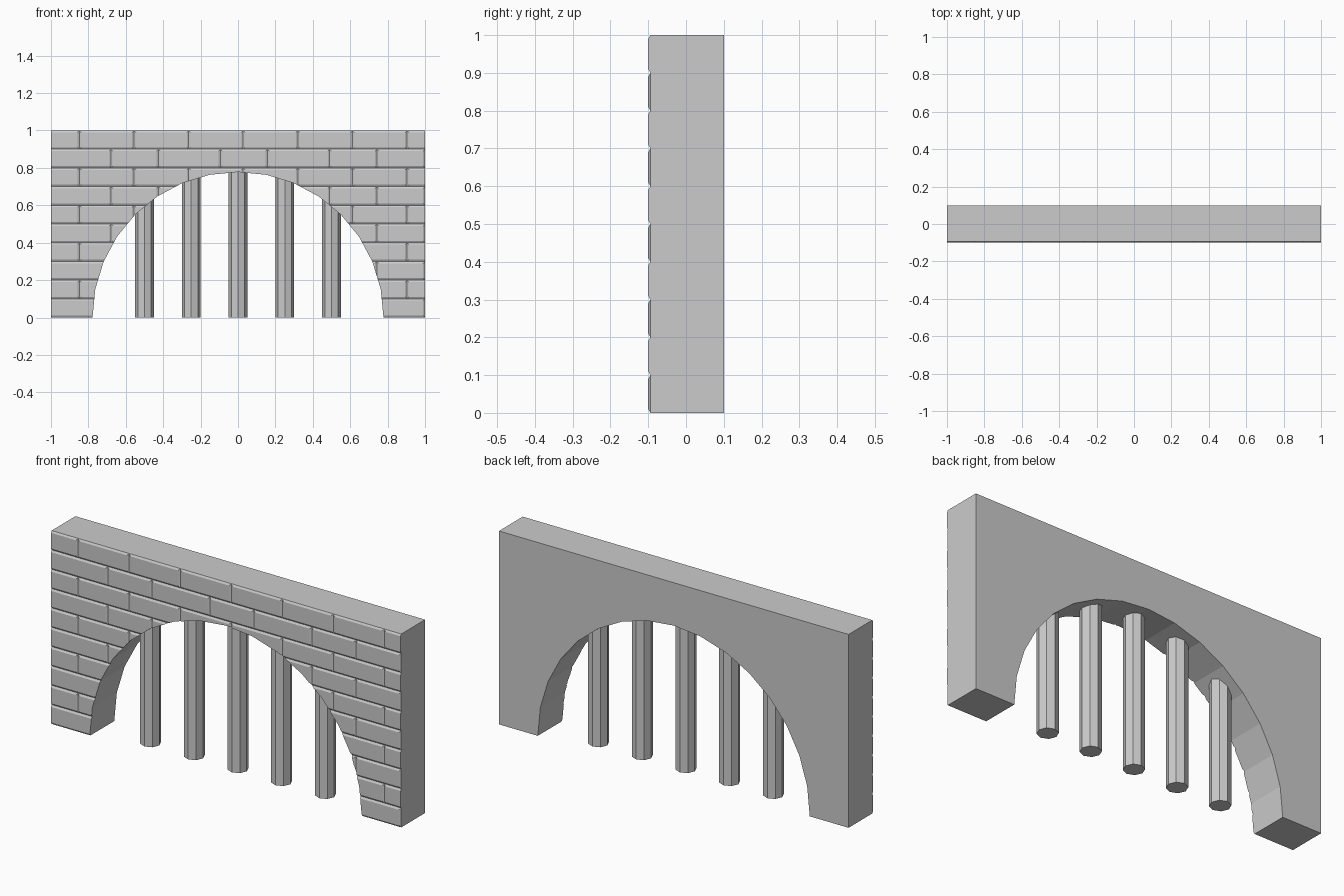
import bpy, bmesh, math

if "Cube" in bpy.data.objects:
    bpy.data.objects.remove(bpy.data.objects["Cube"])

R, SEG = 0.778, 16          # arch radius and half-circle segments
W, D = 0.01, 0.006          # mortar groove half-width and depth

ARCH = [(-R * math.cos(math.pi * i / SEG), R * math.sin(math.pi * i / SEG))
        for i in range(SEG + 1)]


def make(name, bm):
    bmesh.ops.recalc_face_normals(bm, faces=bm.faces[:])
    me = bpy.data.meshes.new(name)
    bm.to_mesh(me)
    bm.free()
    ob = bpy.data.objects.new(name, me)
    bpy.context.collection.objects.link(ob)
    return ob


def prism(bm, lower, upper):
    """Closed solid between two matching outlines."""
    a = [bm.verts.new(p) for p in lower]
    b = [bm.verts.new(p) for p in upper]
    bm.faces.new(a)
    bm.faces.new(b[::-1])
    n = len(a)
    for i in range(n):
        bm.faces.new((a[i], b[i], b[(i + 1) % n], a[(i + 1) % n]))


def arch_height(x):
    for (x0, z0), (x1, z1) in zip(ARCH, ARCH[1:]):
        if x0 <= x <= x1:
            return z0 + (z1 - z0) * (x - x0) / (x1 - x0)
    return 0.0


# wall with arched opening
outline = [(-1, 0)] + ARCH + [(1, 0), (1, 1), (-1, 1)]
bm = bmesh.new()
prism(bm, [(x, -0.1, z) for x, z in outline], [(x, 0.1, z) for x, z in outline])
wall = make("brick_arch_wall", bm)

# horizontal mortar grooves, including the top and bottom chamfer
bm = bmesh.new()
for i in range(11):
    z = i * 0.1
    tri = [(-0.1 - D, z - 2 * W), (-0.1 + D, z), (-0.1 - D, z + 2 * W)]
    prism(bm, [(-1.1, y, v) for y, v in tri], [(1.1, y, v) for y, v in tri])
rows = make("row_groove_cutter", bm)

# vertical mortar grooves, two alternating row patterns
even = [-0.848 + 0.292 * i for i in range(7)]
odd = [-0.678, -0.426, -0.094, 0.158, 0.49, 0.742, 1.0]
bm = bmesh.new()
d = D * 0.9
for row in range(10):
    top = 1 - row * 0.1
    for x in (odd if row % 2 else even):
        if arch_height(x - 0.02) > top and arch_height(x + 0.02) > top:
            continue
        tri = [(x - 2 * W, -0.1 - d), (x, -0.1 + d), (x + 2 * W, -0.1 - d)]
        prism(bm, [(u, v, top - 0.1 + 0.001) for u, v in tri],
              [(u, v, top - 0.001) for u, v in tri])
joints = make("joint_groove_cutter", bm)

for cutter in (rows, joints):
    cutter.hide_render = True
    mod = wall.modifiers.new("grooves", 'BOOLEAN')
    mod.operation, mod.solver, mod.object = 'DIFFERENCE', 'EXACT', cutter
    bpy.context.view_layer.objects.active = wall
    bpy.ops.object.modifier_apply(modifier=mod.name)
    bpy.data.objects.remove(cutter)

# eight-sided pillars whose tops follow the arch
for i in range(5):
    cx = -0.5 + 0.25 * i
    ring = [(cx + 0.05 * math.cos(k * math.pi / 4), 0.05 * math.sin(k * math.pi / 4))
            for k in range(8)]
    bm = bmesh.new()
    prism(bm, [(x, y, 0) for x, y in ring],
          [(x, y, arch_height(x) + 0.004) for x, y in ring])
    make(f"pillar_{i + 1}", bm)
